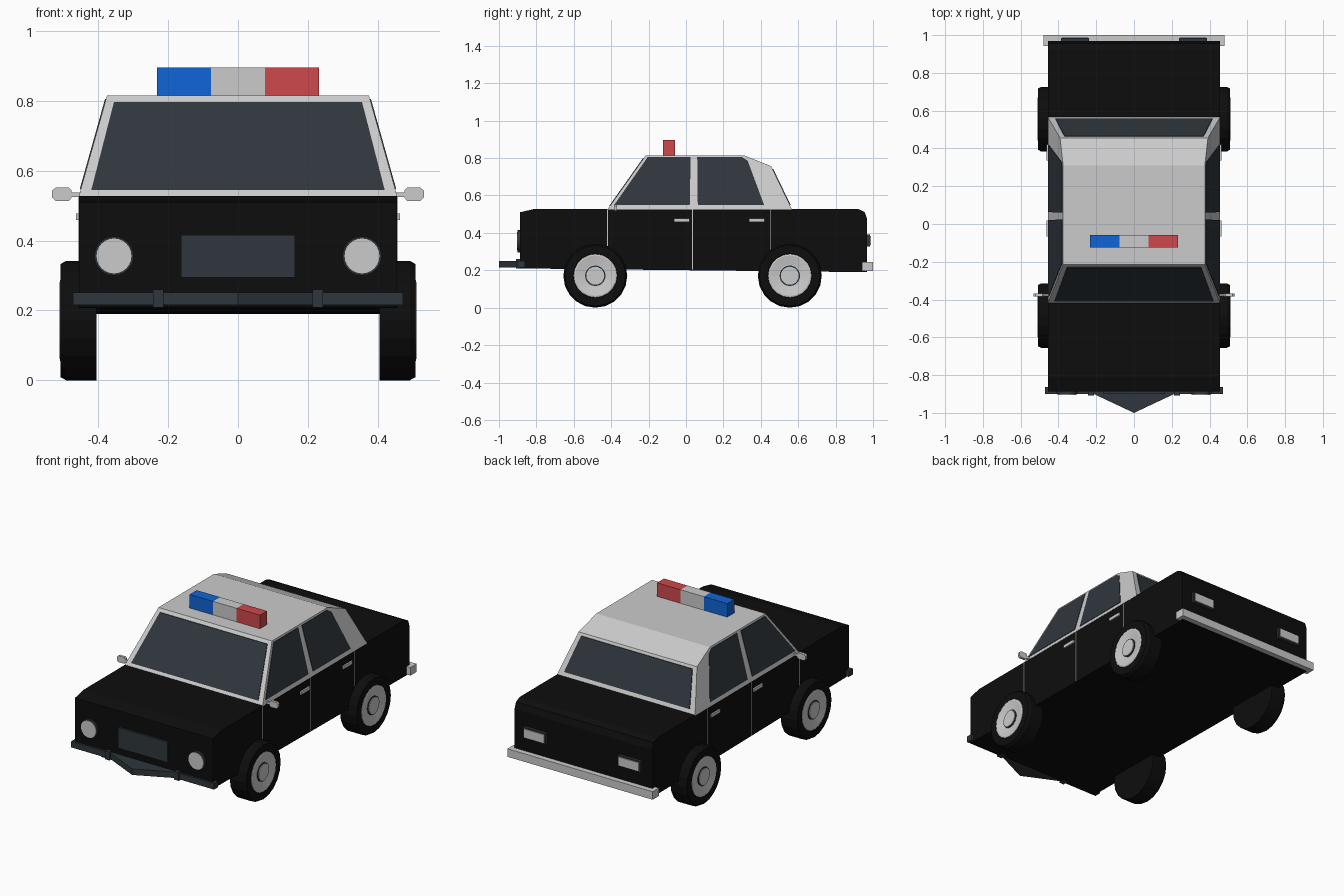
import bpy, bmesh
from math import sin, cos, pi

if "Cube" in bpy.data.objects:
    bpy.data.objects.remove(bpy.data.objects["Cube"])


def material(name, rgb):
    m = bpy.data.materials.new(name)
    m.diffuse_color = (*rgb, 1)
    m.use_nodes = True
    m.node_tree.nodes["Principled BSDF"].inputs["Base Color"].default_value = m.diffuse_color
    return m


BLACK = material("black_paint", (0.004, 0.004, 0.004))
SLATE = material("dark_slate", (0.028, 0.037, 0.045))
RED = material("red_lamp", (0.62, 0.065, 0.07))
BLUE = material("blue_lamp", (0.005, 0.13, 0.68))


def loft(name, loops, mat=None):
    """Bridge successive loops of points and cap both ends."""
    bm = bmesh.new()
    rings = [[bm.verts.new(p) for p in loop] for loop in loops]
    for a, b in zip(rings, rings[1:]):
        for i in range(len(a)):
            j = (i + 1) % len(a)
            bm.faces.new((a[i], a[j], b[j], b[i]))
    bm.faces.new(rings[0][::-1])
    bm.faces.new(rings[-1])
    bmesh.ops.recalc_face_normals(bm, faces=bm.faces)
    me = bpy.data.meshes.new(name)
    bm.to_mesh(me)
    bm.free()
    ob = bpy.data.objects.new(name, me)
    bpy.context.collection.objects.link(ob)
    if mat:
        me.materials.append(mat)
    return ob


def box(name, x, y, z, mat=None):
    return loft(name, [[(x[0], y[0], h), (x[1], y[0], h), (x[1], y[1], h), (x[0], y[1], h)]
                       for h in z], mat)


def lathe_x(name, profile, y, z, n, mat=None):
    """Turn (radius, x) pairs about an axis along x."""
    return loft(name, [[(x, y + r * cos(2 * pi * i / n), z + r * sin(2 * pi * i / n))
                        for i in range(n)] for r, x in profile], mat)


def disc_y(name, x, z, r, y0, y1, mat=None, n=24):
    return loft(name, [[(x + r * cos(2 * pi * i / n), y, z + r * sin(2 * pi * i / n))
                        for i in range(n)] for y in (y0, y1)], mat)


def cabin_x(z):
    return 0.455 - (z - 0.53) * 0.08 / 0.285


# Lower body
body = [(-0.888, 0.21), (-0.888, 0.51), (-0.81, 0.528), (0.92, 0.528), (0.955, 0.512),
        (0.968, 0.475), (0.968, 0.19)]
loft("body", [[(x, y, z) for y, z in body] for x in (-0.455, 0.455)], BLACK)

# Cabin with leaning sides
cabin = [(-0.42, 0.525), (-0.215, 0.815), (0.31, 0.815), (0.455, 0.757), (0.567, 0.525)]
loft("cabin", [[(s * cabin_x(z), y, z) for y, z in cabin] for s in (-1, 1)])

# Windscreen and rear window
front = [(-0.42, 0.545), (0.42, 0.545), (0.355, 0.797), (-0.355, 0.797)]
rear = [(-0.415, 0.55), (0.415, 0.55), (0.368, 0.742), (-0.368, 0.742)]
loft("windscreen", [[(x, -0.42 + (z - 0.525) * 0.205 / 0.29 + d, z) for x, z in front]
                    for d in (0.01, -0.004)], SLATE)
loft("rear_window", [[(x, 0.567 - (z - 0.525) * 0.112 / 0.232 + d, z) for x, z in rear]
                     for d in (-0.01, 0.004)], SLATE)

side_windows = {
    "front_side_window": [(-0.385, 0.548), (-0.205, 0.805), (0.025, 0.805), (0.02, 0.548)],
    "rear_side_window": [(0.063, 0.548), (0.06, 0.805), (0.3, 0.805), (0.33, 0.785), (0.418, 0.548)],
}
seams = [(-0.42, 0.33), (0.035, 0.203), (0.45, 0.31)]

for s in (-1, 1):
    # Side windows
    for name, pts in side_windows.items():
        loft(name, [[(s * (cabin_x(z) + d), y, z) for y, z in pts] for d in (-0.01, 0.003)], SLATE)

    # Door seams and handles
    for y, z0 in seams:
        box("door_seam", (s * 0.45, s * 0.4565), (y - 0.002, y + 0.002), (z0, 0.526))
    for y in (-0.023, 0.378):
        box("door_handle", (s * 0.45, s * 0.464), (y - 0.042, y + 0.042), (0.459, 0.478))

    # Wheels
    for y in (-0.485, 0.555):
        lathe_x("tyre", [(0.171, s * 0.405), (0.171, s * 0.492), (0.162, s * 0.508),
                         (0.118, s * 0.508), (0.112, s * 0.495)], y, 0.171, 20, BLACK)
        lathe_x("rim", [(0.116, s * 0.49), (0.116, s * 0.509), (0.108, s * 0.511),
                        (0.06, s * 0.503)], y, 0.171, 20)
        lathe_x("hub_ring", [(0.055, s * 0.495), (0.055, s * 0.507)], y, 0.171, 20, SLATE)
        lathe_x("hub_cap", [(0.048, s * 0.495), (0.048, s * 0.511)], y, 0.171, 20)

    # Mirrors
    box("mirror_stalk", (s * 0.435, s * 0.482), (-0.381, -0.371), (0.525, 0.538))
    head = [(0.476, 0.523), (0.484, 0.514), (0.522, 0.514), (0.532, 0.523),
            (0.532, 0.543), (0.522, 0.552), (0.484, 0.552), (0.476, 0.543)]
    loft("mirror", [[(s * x, y, z) for x, z in head] for y in (-0.384, -0.368)])

    # Headlights
    disc_y("headlight_bezel", s * 0.355, 0.356, 0.056, -0.87, -0.9, SLATE)
    disc_y("headlight", s * 0.355, 0.356, 0.05, -0.88, -0.904)

    # Tail lights
    box("tail_light_bezel", (s * 0.238, s * 0.387), (0.95, 0.984), (0.326, 0.392), SLATE)
    box("tail_light", (s * 0.246, s * 0.379), (0.96, 0.989), (0.334, 0.384))

    # Front bumper clamps
    box("bumper_clamp", (s * 0.213, s * 0.244), (-0.87, -0.908), (0.209, 0.26), SLATE)

# Grille
box("grille", (-0.163, 0.163), (-0.9, -0.87), (0.294, 0.416), SLATE)

# Front bumper with pointed centre
outline = [(-0.472, -0.862), (-0.472, -0.9), (-0.213, -0.9), (0, -1.0),
           (0.213, -0.9), (0.472, -0.9), (0.472, -0.862)]
loft("front_bumper", [[(x, y, z) for x, y in outline] for z in (0.215, 0.251)], SLATE)

# Rear bumper
box("rear_bumper", (-0.48, 0.48), (0.942, 1.0), (0.195, 0.243))

# Roof light bar
for name, x0, x1, mat in (("blue_light", -0.232, -0.077, BLUE), ("light_bar_centre", -0.077, 0.077, None),
                          ("red_light", 0.077, 0.232, RED)):
    box(name, (x0, x1), (-0.124, -0.058), (0.81, 0.896), mat)
